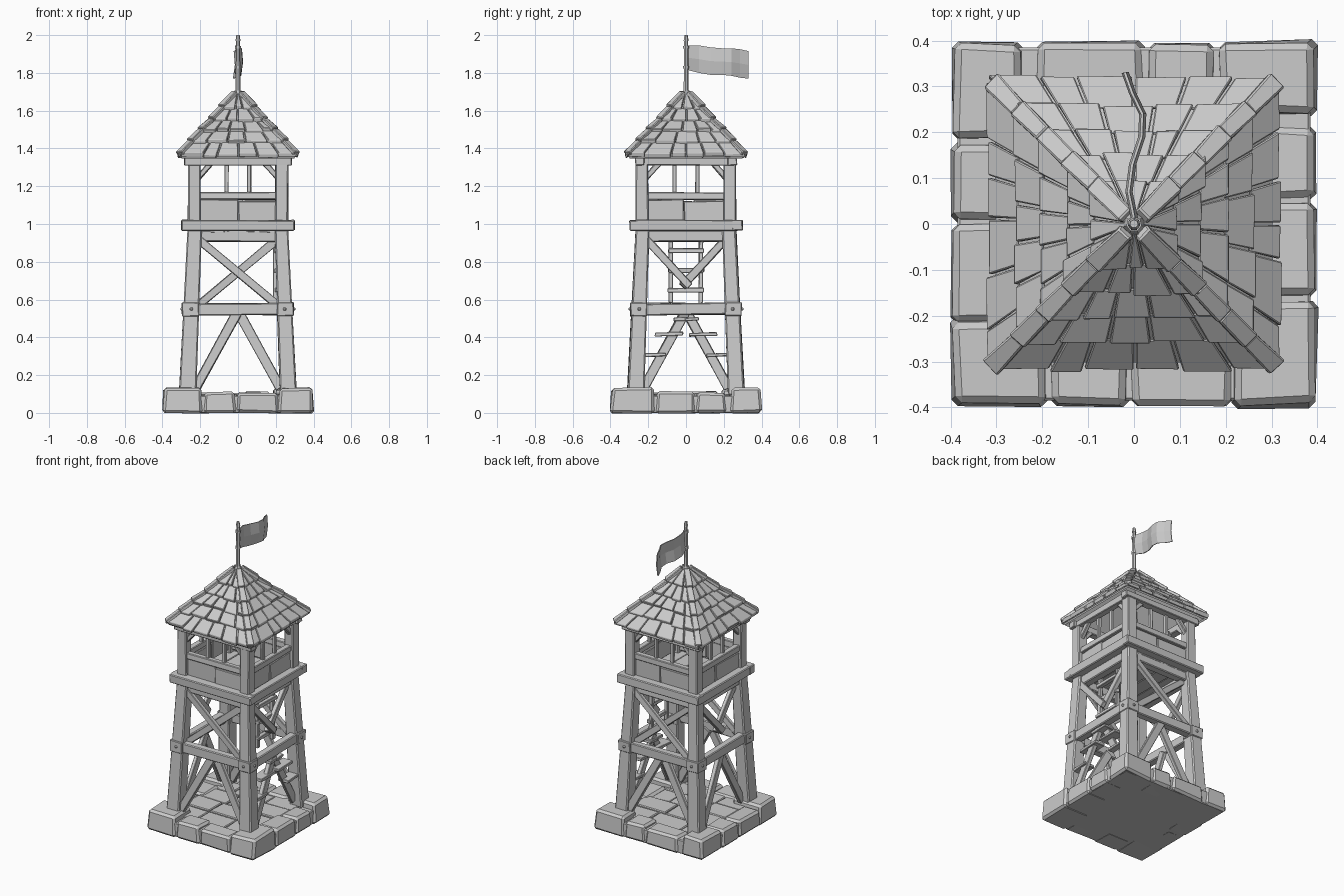
import bpy, bmesh, math, random
from mathutils import Vector as V, Matrix

if "Cube" in bpy.data.objects:
    bpy.data.objects.remove(bpy.data.objects["Cube"])

random.seed(4)
TURN = [Matrix.Rotation(k * math.pi / 2, 4, 'Z') for k in range(4)]  # front, right, back, left


def hexa(bm, low, high, jit=0.0, m=Matrix()):
    """Six-sided block from two matching quads."""
    vs = [bm.verts.new(m @ (V(p) + V([random.uniform(-jit, jit) for _ in range(3)]))) for p in list(low) + list(high)]
    for f in ((3, 2, 1, 0), (4, 5, 6, 7), (0, 1, 5, 4), (1, 2, 6, 5), (2, 3, 7, 6), (3, 0, 4, 7)):
        bm.faces.new([vs[i] for i in f])


def block(bm, lo, hi, jit=0.0, m=Matrix(), inset=0.0):
    (a, b, c), (d, e, f) = lo, hi
    i = inset
    hexa(bm, [(a, b, c), (d, b, c), (d, e, c), (a, e, c)],
         [(a + i, b + i, f), (d - i, b + i, f), (d - i, e - i, f), (a + i, e - i, f)], jit, m)


def beam(bm, p0, p1, w, t, m=Matrix(), out=(0, -1, 0), end=1.0, jit=0.003):
    """Timber from p0 to p1: width w across, thickness t along 'out'."""
    p0, p1 = V(p0), V(p1)
    d = (p1 - p0).normalized()
    o = V(out) - d * d.dot(V(out))
    o.normalize()
    s = o.cross(d)
    quads = []
    for p, k in ((p0, 1), (p1, end)):
        quads.append([p + s * (x * w * k / 2) + o * (y * t * k / 2) for x, y in ((-1, -1), (1, -1), (1, 1), (-1, 1))])
    hexa(bm, quads[0], quads[1], jit, m)


def rod(bm, p, r1, r2, h, n=6, rot=Matrix()):
    bmesh.ops.create_cone(bm, cap_ends=True, segments=n, radius1=r1, radius2=r2, depth=h,
                          matrix=Matrix.Translation(p) @ rot)


def finish(name, bm, bevel=0.005, solid=0):
    bmesh.ops.recalc_face_normals(bm, faces=bm.faces[:])
    me = bpy.data.meshes.new(name)
    bm.to_mesh(me)
    bm.free()
    ob = bpy.data.objects.new(name, me)
    bpy.context.collection.objects.link(ob)
    if solid:
        md = ob.modifiers.new("thickness", 'SOLIDIFY')
        md.thickness, md.offset = solid, 0
    if bevel:
        md = ob.modifiers.new("worn_edges", 'BEVEL')
        md.width, md.segments = bevel, 1
    return ob


def lean(z):
    """Distance of the leg axis from the centre at height z."""
    return 0.267 - 0.037 * (z - 0.1) / 0.85


def on_side(u, z, off=0.0):
    return (u, -lean(z) - off, z)


# Stone base: core slab, corner stones, edge stones, paving
bm = bmesh.new()
block(bm, (-0.385, -0.385, 0), (0.385, 0.385, 0.092))
finish("base_core", bm)
bm = bmesh.new()
for k in range(4):
    m = TURN[k]
    a, b = random.uniform(0.15, 0.19), random.uniform(0.2, 0.24)
    block(bm, (-0.4, -0.4, 0.0), (-a, -b, 0.132), 0.005, m, 0.008)
    mid = random.uniform(-0.04, 0.06)
    block(bm, (-a + 0.002, -0.398, 0.0), (mid, -0.25, 0.112), 0.004, m, 0.005)
    block(bm, (mid + 0.003, -0.4, 0.0), (0.215, -0.27, 0.108), 0.004, m, 0.005)
finish("base_stones", bm, 0.014)
bm = bmesh.new()
for j in range(4):
    cuts = [-0.29, random.uniform(-0.17, -0.08), random.uniform(0.03, 0.14), 0.29]
    for a, b in zip(cuts, cuts[1:]):
        y = -0.29 + j * 0.145
        block(bm, (a, y, 0.06), (b - 0.004, y + 0.141, random.uniform(0.097, 0.106)), 0.003)
finish("paving_slabs", bm)

# Leaning legs and upright cabin posts
legs, posts, collars = bmesh.new(), bmesh.new(), bmesh.new()
for m in TURN:
    a, b = lean(0.09), lean(0.97)
    beam(legs, (-a, -a, 0.09), (-b, -b, 0.97), 0.088, 0.088, m, end=0.82)
    beam(posts, (-0.232, -0.232, 0.96), (-0.232, -0.232, 1.34), 0.066, 0.066, m)
    c = lean(0.55)
    block(collars, (-c - 0.048, -c - 0.048, 0.512), (-c + 0.04, -c + 0.04, 0.585), 0.003, m)
    for sx in (-1, 1):  # pegs
        rod(collars, m @ V((sx * c, -c - 0.048, 0.55)), 0.011, 0.009, 0.016, 6,
            m @ Matrix.Rotation(math.pi / 2, 4, 'X'))
finish("legs", legs, 0.007)
finish("cabin_posts", posts, 0.006)
finish("leg_collars", collars, 0.004)

# Horizontal beams and cross braces on every side
rails, braces = bmesh.new(), bmesh.new()
for k, m in enumerate(TURN):
    beam(rails, on_side(-0.24, 0.548, 0.012), on_side(0.24, 0.552, 0.012), 0.062, 0.05, m)
    beam(rails, (-0.21, -0.225, 0.935), (0.21, -0.225, 0.935), 0.06, 0.05, m)
    for s, off in ((-1, 0.012), (1, -0.014)):
        beam(braces, on_side(s * 0.225, 0.13, off), on_side(s * 0.005, 0.53, off), 0.05, 0.026, m)
        if k % 2 == 0:
            beam(braces, on_side(s * 0.21, 0.92, off), on_side(-s * 0.21, 0.57, off), 0.042, 0.026, m)
        else:
            beam(braces, on_side(s * 0.21, 0.92, off), on_side(-s * 0.02, 0.67, off), 0.042, 0.026, m)
finish("side_beams", rails)
finish("cross_braces", braces, 0.003)

# Platform floor and surrounding beams
bm = bmesh.new()
for i in range(5):
    x = -0.25 + i * 0.1
    block(bm, (x, -0.25, 0.955), (x + 0.097, 0.25, 0.995), 0.002)
finish("platform_floor", bm, 0.003)
bm = bmesh.new()
for k, m in enumerate(TURN):
    e = 0.3 if k % 2 == 0 else 0.262
    beam(bm, (-e, -0.27, 0.993), (e, -0.27, 0.993), 0.057, 0.058, m)
finish("platform_beams", bm)

# Railing panels, top rails, window bars, eave beams, corner brackets
panels, bars, eaves = bmesh.new(), bmesh.new(), bmesh.new()
for k, m in enumerate(TURN):
    s = random.uniform(-0.04, 0.02)
    block(panels, (-0.21, -0.242, 1.01), (s, -0.215, 1.128), 0.003, m)
    block(panels, (s + 0.004, -0.246, 1.01), (0.21, -0.218, 1.122), 0.003, m)
    beam(panels, (-0.215, -0.232, 1.148), (0.215, -0.232, 1.148), 0.04, 0.04, m)
    for u in (-0.06, 0.06):
        beam(bars, (u, -0.225, 1.15), (u, -0.225, 1.33), 0.02, 0.02, m)
    e = 0.285 if k % 2 == 0 else 0.255
    beam(eaves, (-e, -0.245, 1.332), (e, -0.245, 1.332), 0.042, 0.05, m)
    for t in (-1, 1):
        beam(eaves, (t * 0.215, -0.235, 1.24), (t * 0.14, -0.235, 1.325), 0.028, 0.028, m)
finish("railing_panels", panels, 0.004)
finish("window_bars", bars, 0.002)
finish("eave_beams", eaves, 0.004)

# Roof: under-layer, rows of shingles, hip caps
ROWS = [(0.308, 1.357), (0.25, 1.425), (0.195, 1.485), (0.14, 1.54), (0.085, 1.605), (0.018, 1.685)]
bm = bmesh.new()
bmesh.ops.create_cone(bm, cap_ends=False, segments=4, radius1=0.3 * math.sqrt(2), radius2=0.012, depth=0.32,
                      matrix=Matrix.Translation((0, 0, 1.512)) @ Matrix.Rotation(math.pi / 4, 4, 'Z'))
finish("roof_underlay", bm, 0, 0.012)
tiles, hips = bmesh.new(), bmesh.new()
for m in TURN:
    for r, ((dl, zl), (du, zu)) in enumerate(zip(ROWS, ROWS[1:])):
        n = (6, 5, 5, 4, 3)[r]
        cuts = [-1] + [-1 + 2 * (i + random.uniform(-0.22, 0.22)) / n for i in range(1, n)] + [1]
        for a, b in zip(cuts, cuts[1:]):
            drop, t = random.uniform(0.0, 0.01), random.uniform(0.018, 0.027)
            D, Z, g = dl + drop, zl - drop, 0.006 / dl
            low = [((a + g) * D, -D, Z), (b * D, -D, Z), (b * du, -du, zu), ((a + g) * du, -du, zu)]
            lift = [t, t, 0.008, 0.008]
            high = [(x, y - 0.3 * h, z + h) for (x, y, z), h in zip(low, lift)]
            hexa(tiles, low, high, 0.0015, m)
        beam(hips, (-dl - 0.002, -dl - 0.002, zl + 0.016), (-du, -du, zu + 0.012), 0.044, 0.024, m,
             out=(-1, -1, 1), end=0.85, jit=0.002)
finish("roof_shingles", tiles, 0.003)
finish("roof_hip_caps", hips, 0.004)

# Flagpole with collar and knob
bm = bmesh.new()
rod(bm, (0, 0, 1.83), 0.014, 0.011, 0.31, 7)
rod(bm, (0, 0, 1.69), 0.03, 0.017, 0.035, 7)
rod(bm, (0, 0, 1.985), 0.014, 0.009, 0.03, 7)
for z in (1.83, 1.935):
    rod(bm, (0, 0, z), 0.017, 0.017, 0.014, 7)
finish("flagpole", bm, 0)

# Waving flag
bm = bmesh.new()
WAVE = [(0.012, 0.0, 1.945, 1.815), (0.07, -0.012, 1.945, 1.8), (0.13, -0.004, 1.935, 1.79), (0.19, 0.016, 1.93, 1.79),
        (0.24, 0.018, 1.93, 1.785), (0.285, -0.004, 1.925, 1.775), (0.33, -0.02, 1.915, 1.77)]
cols = [[bm.verts.new((x + s, y, zt + (zb - zt) * f)) for f, s in ((0, 0), (0.5, 0.006), (1, -0.004))]
        for y, x, zt, zb in WAVE]
for a, b in zip(cols, cols[1:]):
    for i in range(2):
        bm.faces.new((a[i], b[i], b[i + 1], a[i + 1]))
finish("flag", bm, 0, 0.006)

# Ladder on the right side, with climbing steps on the lower braces
bm = bmesh.new()
m = TURN[1]
for s in (-1, 1):
    beam(bm, (s * 0.08, -0.2, 0.58), (s * 0.08, -0.195, 0.96), 0.024, 0.026, m)
for z in (0.65, 0.755, 0.86):
    beam(bm, (-0.095, -0.208, z), (0.095, -0.208, z), 0.024, 0.03, m)
finish("ladder", bm, 0.003)
bm = bmesh.new()
for s in (-1, 1):
    for u, z, half in ((0.165, 0.305, 0.058), (0.09, 0.415, 0.075), (0.03, 0.495, 0.035)):
        p = on_side(s * u, z)
        beam(bm, (p[0] - half, p[1], z), (p[0] + half, p[1], z + 0.004), 0.02, 0.075, m)
finish("climbing_steps", bm, 0.003)
